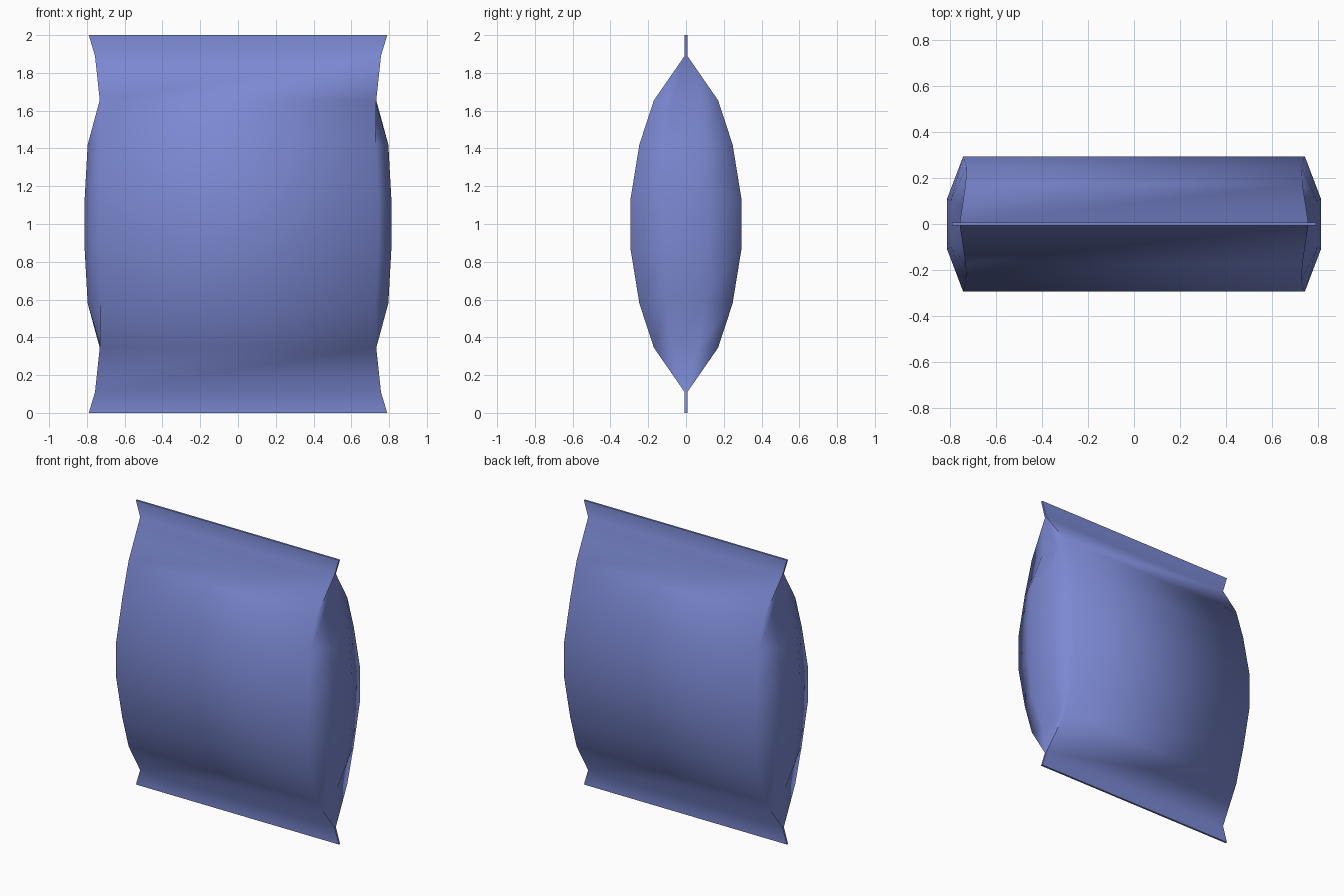
import bpy
import bmesh
import math

if "Cube" in bpy.data.objects:
    bpy.data.objects.remove(bpy.data.objects["Cube"])

# Lower-half stations: z, panel half width, panel half depth, gusset half width, gusset half depth
HALF = [
    (0.00, 0.79, 0.007, 0.79, 0.003),
    (0.11, 0.757, 0.007, 0.757, 0.003),
    (0.345, 0.732, 0.17, 0.726, 0.065),
    (0.58, 0.728, 0.247, 0.796, 0.10),
    (0.87, 0.742, 0.294, 0.812, 0.11),
]
# Mirror the stations about mid height
STATIONS = HALF + [(2 - z, *rest) for z, *rest in reversed(HALF)]


def section(bm, z, xc, yc, xg, yg):
    """Eight-point cross-section: flat front and back, folded side gussets."""
    pts = [(-xc, -yc), (xc, -yc), (xg, -yg), (xg, yg),
           (xc, yc), (-xc, yc), (-xg, yg), (-xg, -yg)]
    return [bm.verts.new((x, y, z)) for x, y in pts]


# Pillow pouch with flat sealed ends
bm = bmesh.new()
rings = [section(bm, *s) for s in STATIONS]
for a, b in zip(rings, rings[1:]):
    for i in range(8):
        j = (i + 1) % 8
        bm.faces.new((a[i], a[j], b[j], b[i]))
bm.faces.new(rings[0][::-1])
bm.faces.new(rings[-1])
bmesh.ops.recalc_face_normals(bm, faces=bm.faces)
mesh = bpy.data.meshes.new("snack_pouch")
bm.to_mesh(mesh)
bm.free()
pouch = bpy.data.objects.new("snack_pouch", mesh)
bpy.context.collection.objects.link(pouch)

# Blue foil colour
foil = bpy.data.materials.new("blue_foil")
foil.diffuse_color = (0.2, 0.25, 0.65, 1)
foil.use_nodes = True
foil.node_tree.nodes["Principled BSDF"].inputs["Base Color"].default_value = foil.diffuse_color
mesh.materials.append(foil)

# Soft panels, crisp folds at the gusset ends
bpy.context.view_layer.objects.active = pouch
pouch.select_set(True)
bpy.ops.object.shade_smooth_by_angle(angle=math.radians(75))
